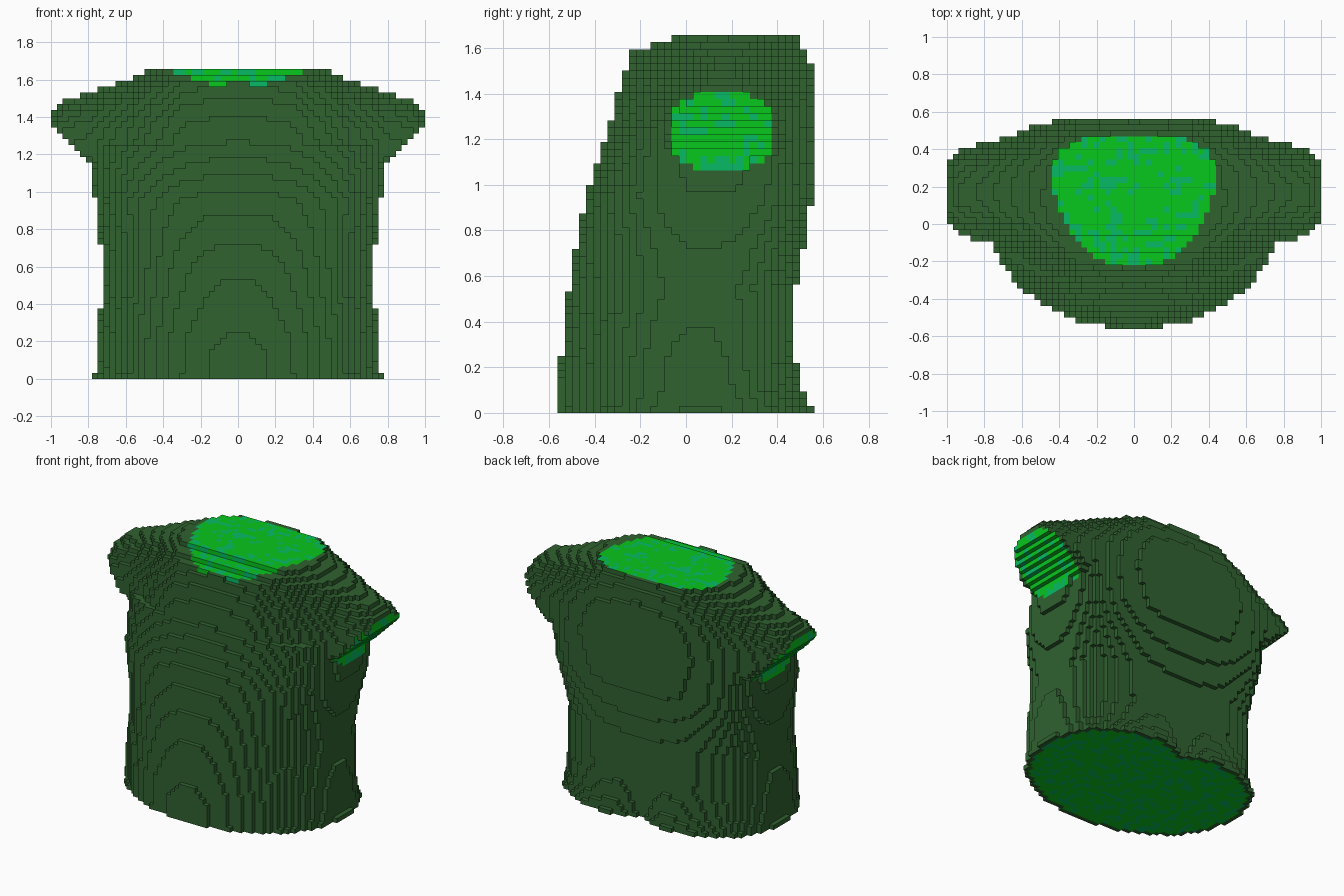
import bpy
import bmesh
import random
from math import exp
from mathutils import Vector, noise

random.seed(4)
cube = bpy.data.objects.get("Cube")
if cube:
    bpy.data.objects.remove(cube, do_unlink=True)

S = 1 / 32                      # block size
NX, NY, NZ = 32, 18, 53         # half width, half depth, height in blocks

# Torso slices: height, half width, front, back, middle, front and back squareness
TORSO = [
    (0.00, 0.775, -0.562, 0.575, 0.03, 2.0, 2.5),
    (0.10, 0.755, -0.56, 0.52, 0.03, 2.0, 2.6),
    (0.25, 0.745, -0.548, 0.48, 0.03, 2.1, 2.8),
    (0.55, 0.72, -0.515, 0.48, 0.05, 2.2, 3.0),
    (0.75, 0.737, -0.48, 0.52, 0.07, 2.4, 3.2),
    (0.95, 0.765, -0.44, 0.555, 0.09, 2.7, 3.5),
    (1.25, 0.785, -0.335, 0.565, 0.11, 2.6, 3.5),
]
# Shoulder sections: distance from middle, top height, depth radius, middle, squareness
SHOULDER = [
    (0.00, 1.77, 0.45, 0.115, 3.2),
    (0.30, 1.73, 0.44, 0.12, 3.0),
    (0.46, 1.65, 0.40, 0.14, 2.7),
    (0.60, 1.60, 0.335, 0.16, 2.4),
    (0.78, 1.535, 0.265, 0.17, 2.1),
    (0.92, 1.495, 0.235, 0.165, 2.0),
    (1.00, 1.435, 0.21, 0.155, 2.0),
]
ARM_Z = 1.25


def lerp_row(table, t):
    """Interpolate a row of a table by its first column."""
    for a, b in zip(table, table[1:]):
        if t <= b[0]:
            k = max(0, (t - a[0]) / (b[0] - a[0]))
            return [p + (q - p) * k for p, q in zip(a[1:], b[1:])]
    return table[-1][1:]


def in_torso(x, y, z, row):
    w, front, back, mid, nf, nb = row
    if z > ARM_Z or x >= w:
        return False
    # Furrow at the base of the back
    back -= 0.09 * max(0, 1 - z / 0.3) * exp(-(x / 0.13) ** 2)
    depth, n = (back - mid, nb) if y > mid else (mid - front, nf)
    return (x / w) ** n + (abs(y - mid) / depth) ** n < 1


def in_shoulder(x, y, z, row):
    top, ry, mid, n = row
    # Neck opening slopes down towards the front
    if z < 1.04 or z > 1.645 + 0.33 * min(0, y + 0.0625):
        return False
    # Slanted sleeve cut
    if x > 1.0 + 1.1 * (z - 1.35):
        return False
    rz = 0.21
    if z > ARM_Z:
        rz = top - ARM_Z
        if y < mid:
            ry *= 1 - 0.45 * (z - ARM_Z)
    return (abs(y - mid) / ry) ** n + (abs(z - ARM_Z) / rz) ** n < 1


# Fill the block grid
torso_rows = [lerp_row(TORSO, (k + 0.5) * S) for k in range(NZ)]
shoulder_rows = [lerp_row(SHOULDER, (i + 0.5) * S) for i in range(NX)]
solid = set()
for i in range(NX):
    for j in range(-NY, NY):
        for k in range(NZ):
            x, y, z = ((c + 0.5) * S for c in (i, j, k))
            if in_torso(x, y, z, torso_rows[k]) or in_shoulder(x, y, z, shoulder_rows[i]):
                solid.add((i, j, k))
                solid.add((-1 - i, j, k))


def is_cut(cell, d):
    """True on the neck, sleeve and waist openings."""
    i, j, k = cell
    x, y, z = abs(i + 0.5) * S, (j + 0.5) * S, (k + 0.5) * S
    if d[2] < 0 and k == 0:
        return all((i + a, j + b, 0) in solid
                   for a, b in ((1, 0), (-1, 0), (0, 1), (0, -1)))
    if z > 1.56 and (d[2] > 0 or d[1] < 0):
        ry, n = (0.205, 2.8) if y > 0.27 else (0.5, 2)
        return (x / 0.435) ** n + (abs(y - 0.27) / ry) ** n < 1
    if x > 0.68 and (d[0] * (i + 0.5) > 0 or d[2] < 0):
        return (abs(y - 0.155) / 0.228) ** 2.4 + (abs(z - 1.235) / 0.18) ** 2.4 < 1
    return False


def make_material(name, rgb):
    mat = bpy.data.materials.new(name)
    mat.use_nodes = True
    mat.diffuse_color = (*rgb, 1)
    mat.node_tree.nodes["Principled BSDF"].inputs["Base Color"].default_value = (*rgb, 1)
    return mat


# Exposed block faces
bm = bmesh.new()
corners = {}


def corner(p):
    if p not in corners:
        corners[p] = bm.verts.new([c * S for c in p])
    return corners[p]


for cell in sorted(solid):
    for axis in range(3):
        for side in (0, 1):
            d = [0, 0, 0]
            d[axis] = 2 * side - 1
            if tuple(c + e for c, e in zip(cell, d)) in solid:
                continue
            u, v = (axis + 1) % 3, (axis + 2) % 3
            ring = []
            for a, b in ((0, 0), (1, 0), (1, 1), (0, 1)):
                p = list(cell)
                p[axis] += side
                p[u] += a
                p[v] += b
                ring.append(corner(tuple(p)))
            face = bm.faces.new(ring if side else ring[::-1])
            # Speckled filling in the openings
            if is_cut(cell, d):
                speckle = noise.noise(Vector(cell) * 0.63) + random.uniform(-0.2, 0.2)
                face.material_index = 2 if speckle > 0.17 else 1

mesh = bpy.data.meshes.new("torso")
bm.to_mesh(mesh)
bm.free()
for name, rgb in (("dark green", (0.030, 0.122, 0.030)),
                  ("bright green", (0.002, 0.57, 0.012)),
                  ("teal green", (0.002, 0.50, 0.13))):
    mesh.materials.append(make_material(name, rgb))
torso = bpy.data.objects.new("torso", mesh)
bpy.context.collection.objects.link(torso)
